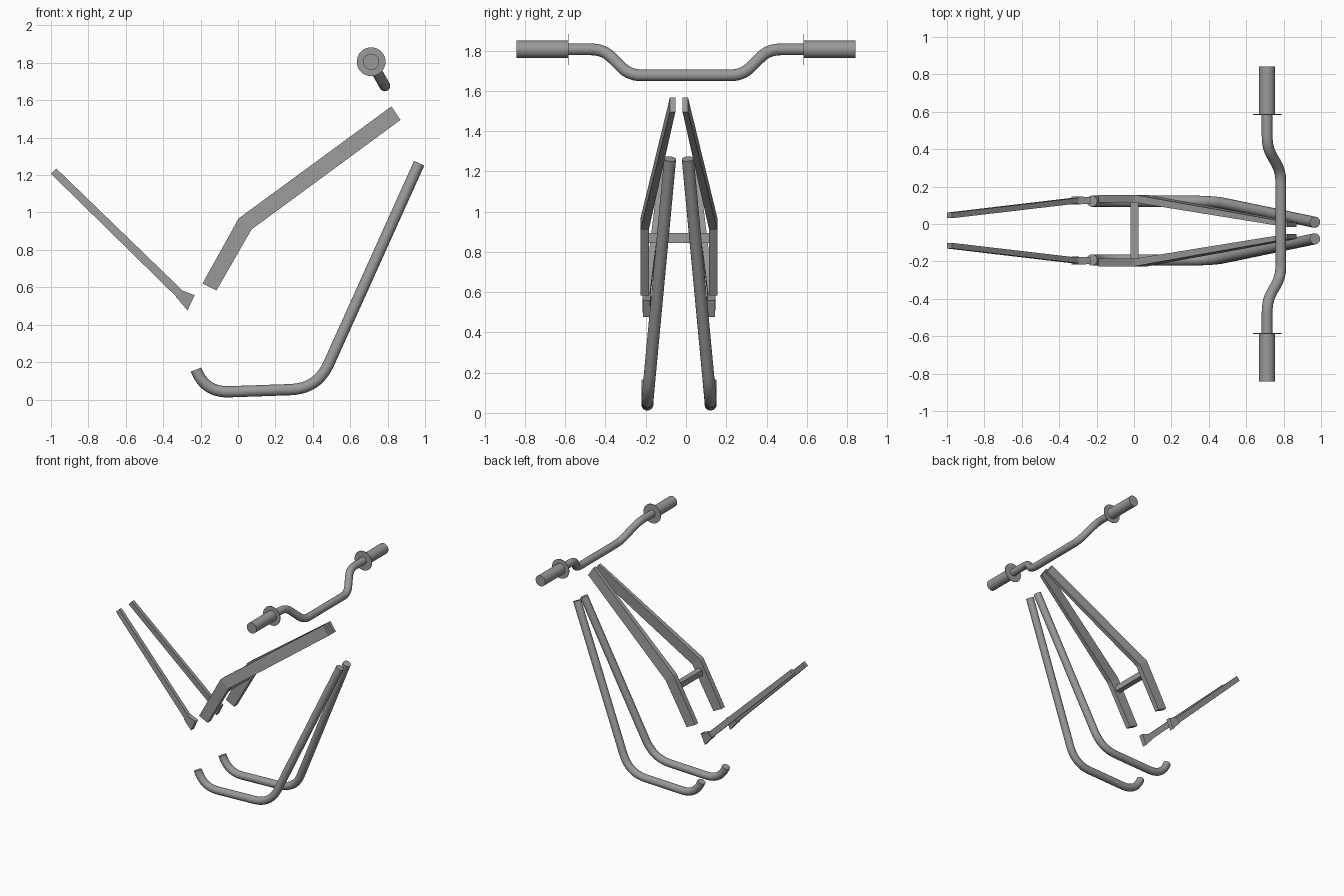
import bpy, bmesh
from mathutils import Vector

cube = bpy.data.objects.get("Cube")
if cube:
    bpy.data.objects.remove(cube, do_unlink=True)

MID = -0.035  # centre plane of the frame

grey = bpy.data.materials.new("plain grey")
grey.use_nodes = True
tone = (0.32, 0.32, 0.32, 1)
grey.diffuse_color = tone
grey.node_tree.nodes["Principled BSDF"].inputs["Base Color"].default_value = tone


def add_mesh(name, bm, smooth=False):
    bmesh.ops.recalc_face_normals(bm, faces=bm.faces)
    mesh = bpy.data.meshes.new(name)
    bm.to_mesh(mesh)
    bm.free()
    obj = bpy.data.objects.new(name, mesh)
    bpy.context.collection.objects.link(obj)
    finish(obj, smooth)


def finish(obj, smooth):
    obj.data.materials.clear()
    obj.data.materials.append(grey)
    if smooth:
        bpy.ops.object.select_all(action='DESELECT')
        obj.select_set(True)
        bpy.context.view_layer.objects.active = obj
        bpy.ops.object.shade_smooth_by_angle()


def rounded(points, reach, steps=10):
    """Path through points with each inner corner turned into a bend."""
    pts = [Vector(p) for p in points]
    path = [pts[0]]
    for a, b, c, r in zip(pts, pts[1:], pts[2:], reach):
        start = b + (a - b).normalized() * r
        end = b + (c - b).normalized() * r
        for i in range(steps + 1):
            t = i / steps
            path.append(start * (1 - t) ** 2 + b * 2 * t * (1 - t) + end * t * t)
    return path + [pts[-1]]


def tube(name, path, radius):
    curve = bpy.data.curves.new(name, 'CURVE')
    curve.dimensions = '3D'
    curve.bevel_depth = radius
    curve.bevel_resolution = 6
    curve.use_fill_caps = True
    spline = curve.splines.new('POLY')
    spline.points.add(len(path) - 1)
    for point, co in zip(spline.points, path):
        point.co = (*co, 1)
    obj = bpy.data.objects.new(name, curve)
    bpy.context.collection.objects.link(obj)
    bpy.ops.object.select_all(action='DESELECT')
    obj.select_set(True)
    bpy.context.view_layer.objects.active = obj
    bpy.ops.object.convert(target='MESH')
    finish(bpy.context.object, True)


def bar(name, stations, side):
    """Rectangular bar through stations: two (x, z) edges, inner and outer offset."""
    bm = bmesh.new()
    rings = []
    for (x1, z1), (x2, z2), inner, outer in stations:
        yi, yo = MID + side * inner, MID + side * outer
        rings.append([bm.verts.new(co) for co in
                      ((x1, yi, z1), (x1, yo, z1), (x2, yo, z2), (x2, yi, z2))])
    for a, b in zip(rings, rings[1:]):
        for i in range(4):
            j = (i + 1) % 4
            bm.faces.new((a[i], a[j], b[j], b[i]))
    bm.faces.new(rings[0])
    bm.faces.new(rings[-1])
    add_mesh(name, bm)


def cylinder(name, radius, y1, y2, x, z):
    bm = bmesh.new()
    bmesh.ops.create_cone(bm, cap_ends=True, segments=32,
                          radius1=radius, radius2=radius, depth=abs(y2 - y1))
    for v in bm.verts:
        v.co = (x + v.co.x, (y1 + y2) / 2 + v.co.z, z + v.co.y)
    add_mesh(name, bm, True)


for side, label in ((1, "left"), (-1, "right")):
    # Bent lower tubes
    low, tip = MID + side * 0.157, MID + side * 0.044
    tube(label + "_lower_tube", rounded(
        [(-0.225, low, 0.16), (-0.175, low, 0.037), (0.425, low, 0.058),
         (0.968, tip, 1.262)], (0.128, 0.145)), 0.03)

    # Mitred main frame rails
    bar(label + "_main_rail", [
        ((-0.19, 0.62), (-0.115, 0.583), 0.15, 0.191),
        ((0.003, 0.968), (0.072, 0.909), 0.15, 0.191),
        ((0.82, 1.567), (0.869, 1.495), 0.018, 0.045)], side)

    # Slim rear stays with flared brackets
    bar(label + "_rear_stay", [
        ((-1.0, 1.207), (-0.972, 1.236), 0.066, 0.096),
        ((-0.33, 0.55), (-0.297, 0.583), 0.145, 0.175)], side)
    bar(label + "_stay_bracket", [
        ((-0.333, 0.55), (-0.297, 0.583), 0.14, 0.182),
        ((-0.27, 0.476), (-0.232, 0.558), 0.143, 0.179)], side)

    # Handlebar grips and thin flanges
    cylinder(label + "_grip", 0.043, side * 0.585, side * 0.843, 0.712, 1.806)
    cylinder(label + "_grip_flange", 0.077, side * 0.583, side * 0.587, 0.712, 1.806)

# Cross brace between the main rails
bar("cross_brace", [((-0.02, 0.893), (-0.02, 0.845), -0.16, 0.16),
                    ((0.024, 0.893), (0.024, 0.845), -0.16, 0.16)], 1)

# Dropped handlebar
half = [(0.712, 0.6, 1.806), (0.712, 0.41, 1.806), (0.785, 0.28, 1.677)]
mirror = [(x, -y, z) for x, y, z in reversed(half)]
tube("handlebar", rounded(half + mirror, (0.06,) * 4), 0.029)
